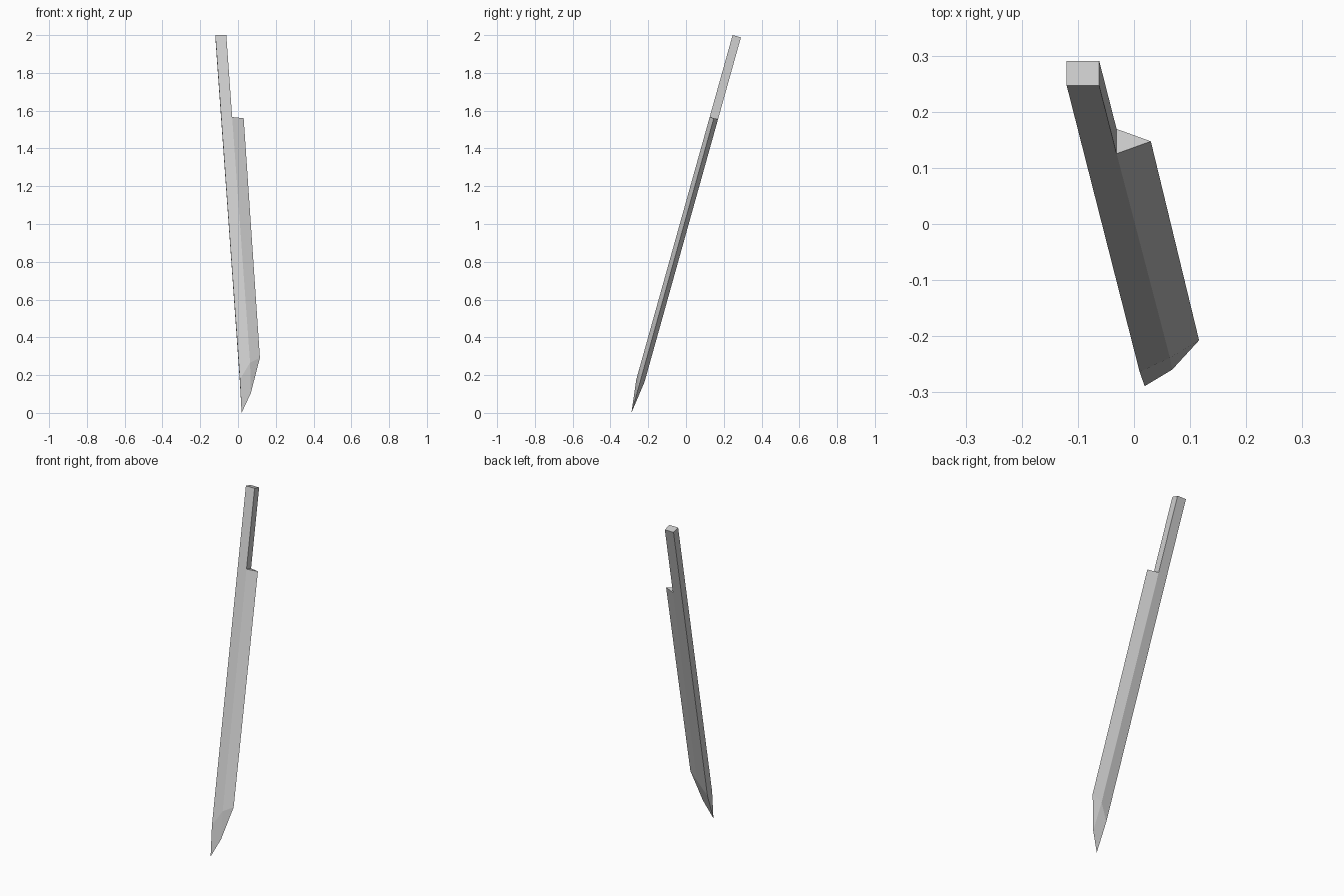
import bpy, bmesh
from mathutils import Vector

if "Cube" in bpy.data.objects:
    bpy.data.objects.remove(bpy.data.objects["Cube"])

# Blade outline in the tilted middle plane: name -> (x, z, half thickness factor)
pts = {
    "spine_top": (-0.12, 1.994, 1),
    "ridge_top": (-0.062, 1.994, 1),
    "ridge_notch": (-0.031, 1.56, 1),
    "ridge_end": (0.064, 0.26, 1),
    "spine_end": (0.010, 0.17, 1),
    "edge_top": (0.03, 1.56, 0),
    "edge_end": (0.116, 0.292, 0),
    "edge_mid": (0.068, 0.105, 0),
    "tip": (0.019, 0.0, 0),
}
half = Vector((0, 0.022, -0.006))

bm = bmesh.new()
front, back = {}, {}
for name, (x, z, t) in pts.items():
    mid = Vector((x, 0.2797 * z - 0.289, z))
    front[name] = bm.verts.new(mid - half * t)
    back[name] = bm.verts.new(mid + half) if t else front[name]

# Broad sides: flat bar, hollow bevel to the cutting edge, pointed tip
sides = [
    ("spine_top", "spine_end", "ridge_end", "ridge_notch", "ridge_top"),
    ("ridge_notch", "ridge_end", "edge_end", "edge_top"),
    ("ridge_end", "edge_mid", "edge_end"),
    ("spine_end", "tip", "edge_mid", "ridge_end"),
]
for s in sides:
    bm.faces.new([front[n] for n in s])
    bm.faces.new([back[n] for n in reversed(s)])

# Narrow faces across the thickness: top, bar side, spine
for a, b in (("spine_top", "ridge_top"), ("ridge_top", "ridge_notch"), ("spine_end", "spine_top")):
    bm.faces.new((front[a], front[b], back[b], back[a]))
# Shoulder at the notch and spine taper at the tip
bm.faces.new((front["ridge_notch"], front["edge_top"], back["ridge_notch"]))
bm.faces.new((front["tip"], front["spine_end"], back["spine_end"]))
bmesh.ops.recalc_face_normals(bm, faces=bm.faces)

mesh = bpy.data.meshes.new("blade")
bm.to_mesh(mesh)
bm.free()
bpy.context.collection.objects.link(bpy.data.objects.new("blade", mesh))
